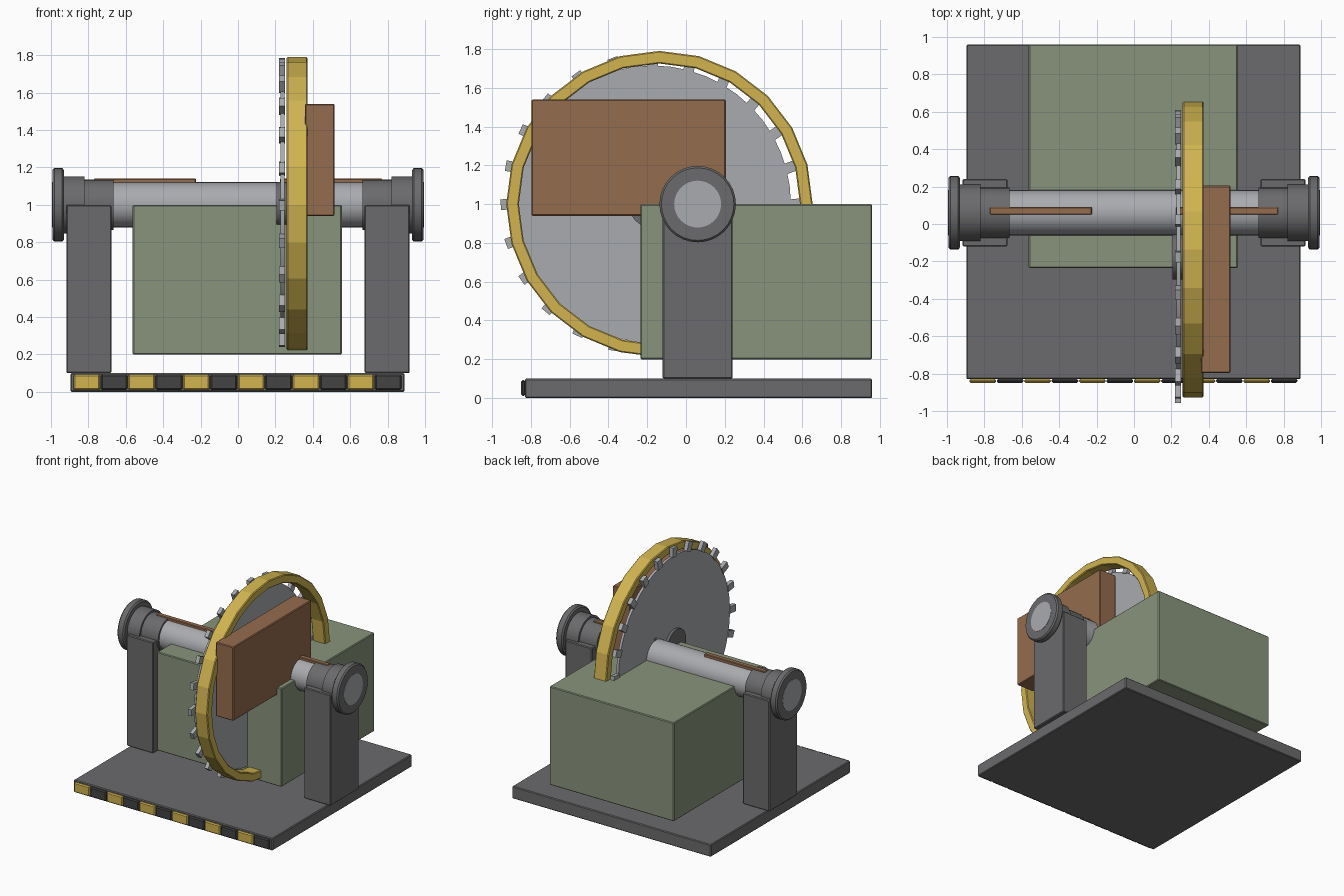
import bpy
import bmesh
from math import pi, cos, sin, radians
from mathutils import Matrix, Vector

if "Cube" in bpy.data.objects:
    bpy.data.objects.remove(bpy.data.objects["Cube"])


def material(name, hex_rgb):
    """Make a flat material from an sRGB hex colour."""
    srgb = [int(hex_rgb[i:i + 2], 16) / 255 for i in (0, 2, 4)]
    rgba = [c / 12.92 if c < 0.04 else ((c + 0.055) / 1.055) ** 2.4 for c in srgb] + [1]
    mat = bpy.data.materials.new(name)
    mat.use_nodes = True
    mat.diffuse_color = rgba
    mat.node_tree.nodes["Principled BSDF"].inputs["Base Color"].default_value = rgba
    return mat


DARK = material("dark grey iron", "6b6b6d")
STEEL = material("light steel", "aaabaf")
GREEN = material("sage green paint", "89947c")
BROWN = material("rust brown", "956c4e")
YELLOW = material("safety yellow", "d1b450")
BLACK = material("stripe black", "434345")


def add_object(name, bm, mat, smooth=False, bevel=0):
    bmesh.ops.recalc_face_normals(bm, faces=bm.faces)
    mesh = bpy.data.meshes.new(name)
    bm.to_mesh(mesh)
    bm.free()
    mesh.materials.append(mat)
    obj = bpy.data.objects.new(name, mesh)
    bpy.context.scene.collection.objects.link(obj)
    if bevel:
        mod = obj.modifiers.new("edge bevel", 'BEVEL')
        mod.width = bevel
        mod.segments = 1
        mod.limit_method = 'ANGLE'
        mod.angle_limit = radians(40)
    if smooth:
        bpy.ops.object.select_all(action='DESELECT')
        obj.select_set(True)
        bpy.context.view_layer.objects.active = obj
        bpy.ops.object.shade_smooth_by_angle(angle=radians(35))
    return obj


def box(name, mat, xs, ys, zs, bevel=0.006):
    """Box given by its limits on each axis."""
    lo, hi = Vector((xs[0], ys[0], zs[0])), Vector((xs[1], ys[1], zs[1]))
    bm = bmesh.new()
    size = Matrix.Diagonal((*(hi - lo), 1))
    bmesh.ops.create_cube(bm, size=1, matrix=Matrix.Translation((lo + hi) / 2) @ size)
    return add_object(name, bm, mat, bevel=bevel)


def lathe_x(name, mat, profile, y, z=1, sides=32, closed=False, smooth=True, bevel=0):
    """Spin (x, radius) points about an axis along x."""
    bm = bmesh.new()
    rings = []
    for i in range(sides):
        a = 2 * pi * i / sides
        rings.append([bm.verts.new((x, y + r * cos(a), z + r * sin(a))) for x, r in profile])
    count = len(profile)
    for i in range(sides):
        a, b = rings[i], rings[(i + 1) % sides]
        for j in range(count if closed else count - 1):
            k = (j + 1) % count
            bm.faces.new((a[j], a[k], b[k], b[j]))
    if not closed:
        for end in (0, -1):
            bm.faces.new([ring[end] for ring in rings])
    return add_object(name, bm, mat, smooth, bevel)


SHAFT_Y = 0.06
BLADE_Y = -0.174

# Base plate with hazard strip along the front
box("base_plate", DARK, (-0.895, 0.89), (-0.83, 0.96), (0, 0.1))
PITCH = 0.1465
for i in range(12):
    x = -0.88 + i * PITCH
    box(f"hazard_stripe_{i + 1}", BLACK if i % 2 else YELLOW,
        (x, x + PITCH - 0.004), (-0.85, -0.828), (0.01, 0.092), 0.008)

# Motor housing
box("motor_housing", GREEN, (-0.563, 0.555), (-0.235, 0.96), (0.2, 1.0))

# Shaft in two halves, posts, bearings and shaft keys
for side, s in (("right", -1), ("left", 1)):
    lathe_x(f"{side}_shaft", STEEL, [(0, 0.121), (s * 0.995, 0.121)], SHAFT_Y)
    box(f"{side}_post", DARK, sorted((s * 0.677, s * 0.917)), (-0.12, 0.24), (0.1, 1.0))
    bearing = [(0.665, 0.115), (0.665, 0.135), (0.82, 0.135), (0.82, 0.152),
               (0.93, 0.152), (0.93, 0.185), (0.94, 0.197), (0.982, 0.197),
               (0.993, 0.187), (0.993, 0.115)]
    lathe_x(f"{side}_bearing", DARK, [(s * x, r) for x, r in bearing], SHAFT_Y, closed=True)
    box(f"{side}_shaft_key", BROWN, sorted((s * 0.225, s * 0.77)),
        (0.05, 0.09), (1.08, 1.14), 0.004)

# Toothed saw blade with its hub
lathe_x("saw_blade", STEEL, [(0.227, 0.715), (0.248, 0.715)], BLADE_Y, sides=48)
lathe_x("blade_hub", DARK, [(0.205, 0.122), (0.3, 0.122)], BLADE_Y, sides=24)
bm = bmesh.new()
for i in range(24):
    place = (Matrix.Translation((0.236, BLADE_Y, 1)) @ Matrix.Rotation(2 * pi * i / 24, 4, 'X')
             @ Matrix.Translation((0, 0.744, 0)) @ Matrix.Rotation(0.1, 4, 'X'))
    bmesh.ops.create_cube(bm, size=1, matrix=place @ Matrix.Diagonal((0.032, 0.075, 0.055, 1)))
add_object("blade_teeth", bm, STEEL)

# Faceted guard ring beside the blade
lathe_x("guard_ring", YELLOW, [(0.26, 0.79), (0.372, 0.79), (0.372, 0.725), (0.26, 0.725)],
        -0.137, sides=24, closed=True, smooth=False, bevel=0.006)

# Side cover block
box("side_cover", BROWN, (0.357, 0.516), (-0.797, 0.205), (0.94, 1.54))
